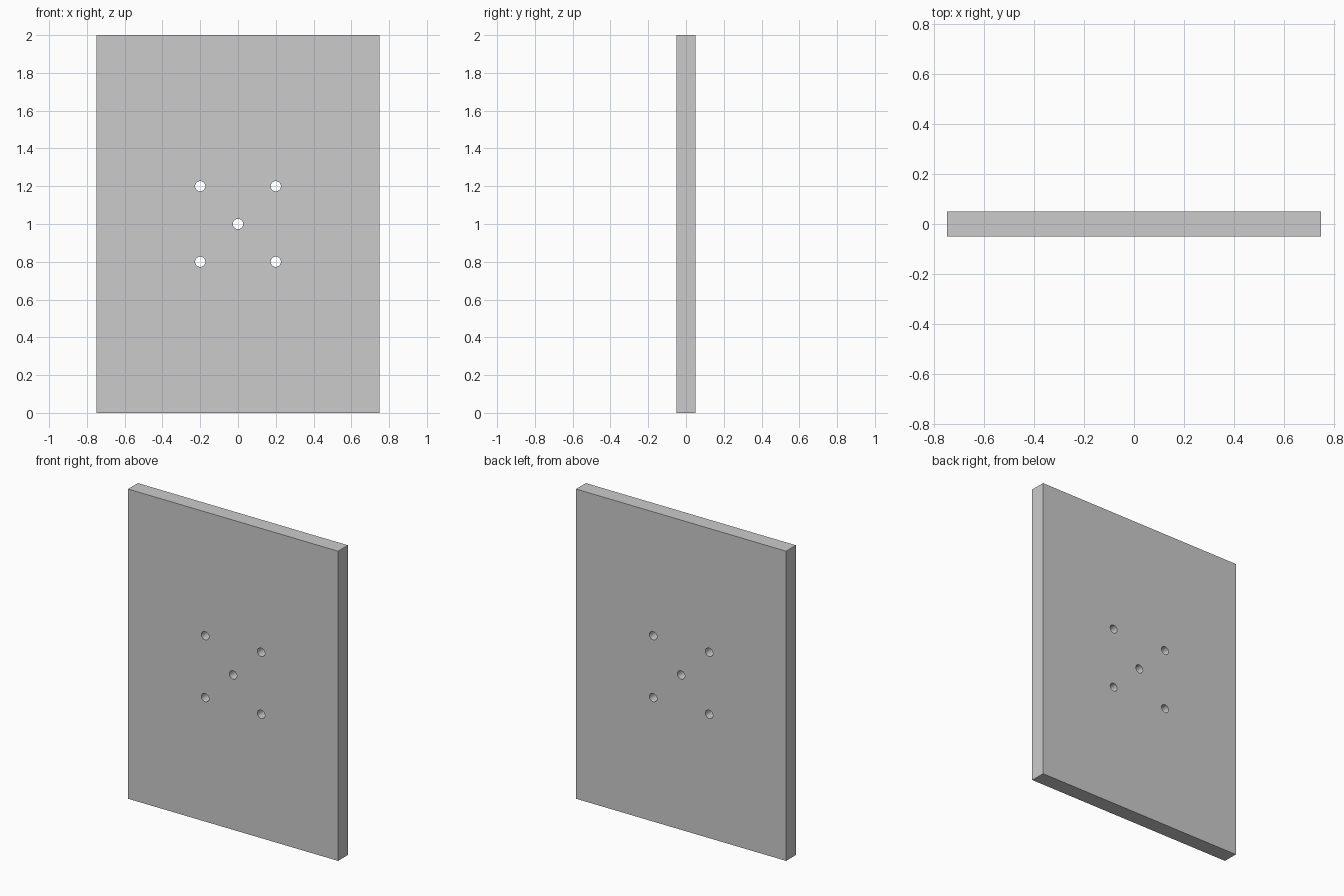
import bpy, bmesh
from math import radians
from mathutils import Matrix, Vector

if "Cube" in bpy.data.objects:
    bpy.data.objects.remove(bpy.data.objects["Cube"])

WIDTH, DEPTH, HEIGHT = 1.5, 0.1, 2.0
HOLE_RADIUS, SPACING = 0.027, 0.2


def mesh_object(name, bm):
    mesh = bpy.data.meshes.new(name)
    bm.to_mesh(mesh)
    bm.free()
    obj = bpy.data.objects.new(name, mesh)
    bpy.context.collection.objects.link(obj)
    return obj


# Flat upright panel
bm = bmesh.new()
bmesh.ops.create_cube(bm, size=1, matrix=Matrix.LocRotScale(
    Vector((0, 0, HEIGHT / 2)), None, Vector((WIDTH, DEPTH, HEIGHT))))
panel = mesh_object("panel", bm)

# Five through-holes: one in the middle, four around it
bm = bmesh.new()
centres = [(0, 0)] + [(x, z) for x in (-SPACING, SPACING) for z in (-SPACING, SPACING)]
for x, z in centres:
    bmesh.ops.create_cone(
        bm, cap_ends=True, segments=32, radius1=HOLE_RADIUS, radius2=HOLE_RADIUS,
        depth=DEPTH * 3,
        matrix=Matrix.Translation((x, 0, HEIGHT / 2 + z)) @ Matrix.Rotation(radians(90), 4, 'X'))
cutter = mesh_object("hole_cutter", bm)
cutter.hide_render = True

# Drill the holes
drill = panel.modifiers.new("holes", 'BOOLEAN')
drill.operation = 'DIFFERENCE'
drill.solver = 'EXACT'
drill.object = cutter
bpy.context.view_layer.objects.active = panel
panel.select_set(True)
bpy.ops.object.modifier_apply(modifier=drill.name)
bpy.data.objects.remove(cutter)

# Smooth hole walls, crisp edges
bpy.ops.object.shade_smooth_by_angle(angle=radians(30))
